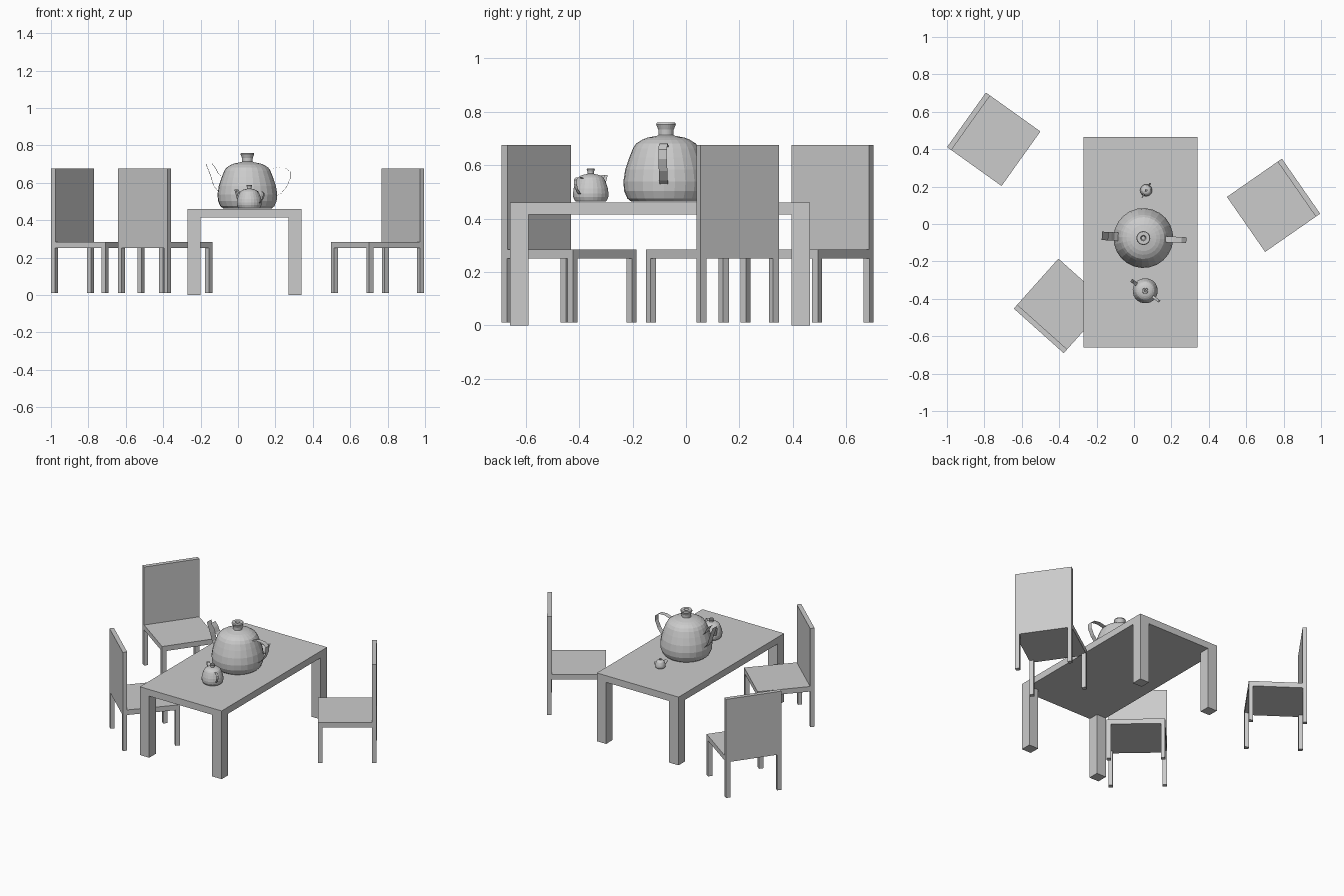
import bpy
from math import sin, cos, tau, radians
from mathutils import Matrix

if "Cube" in bpy.data.objects:
    bpy.data.objects.remove(bpy.data.objects["Cube"])


def mesh_object(name, verts, faces, matrix):
    mesh = bpy.data.meshes.new(name)
    mesh.from_pydata(verts, [], faces)
    mesh.update()
    obj = bpy.data.objects.new(name, mesh)
    obj.matrix_world = matrix
    bpy.context.collection.objects.link(obj)
    return obj


def box(name, lo, hi, matrix=Matrix()):
    verts = [(x, y, z) for x in (lo[0], hi[0]) for y in (lo[1], hi[1]) for z in (lo[2], hi[2])]
    faces = [(0, 1, 3, 2), (4, 6, 7, 5), (0, 4, 5, 1), (2, 3, 7, 6), (0, 2, 6, 4), (1, 5, 7, 3)]
    return mesh_object(name, verts, faces, matrix)


def lathe(name, profile, sides, matrix):
    verts = [(r * cos(tau * i / sides), r * sin(tau * i / sides), z)
             for r, z in profile for i in range(sides)]
    faces = [(j * sides + i, j * sides + (i + 1) % sides,
              (j + 1) * sides + (i + 1) % sides, (j + 1) * sides + i)
             for j in range(len(profile) - 1) for i in range(sides)]
    faces.append(tuple(reversed(range(sides))))
    last = (len(profile) - 1) * sides
    faces.append(tuple(range(last, last + sides)))
    return mesh_object(name, verts, faces, matrix)


def strap(name, path, width, matrix):
    # thin sheet following a path in the xz plane
    verts = [(x, s * width / 2, z) for x, z in path for s in (-1, 1)]
    faces = [(2 * i, 2 * i + 1, 2 * i + 3, 2 * i + 2) for i in range(len(path) - 1)]
    return mesh_object(name, verts, faces, matrix)


def legs(name, lo, hi, size, z0, z1, matrix=Matrix()):
    for fx, x in (("left", lo[0]), ("right", hi[0] - size)):
        for fy, y in (("front", lo[1]), ("back", hi[1] - size)):
            box(f"{name}_{fy}_{fx}_leg", (x, y, z0), (x + size, y + size, z1), matrix)


# Table
T0, T1 = (-0.27, -0.66), (0.34, 0.465)
box("table_top", (*T0, 0.415), (*T1, 0.46))
legs("table", T0, T1, 0.07, 0.0, 0.415)


# Chairs: local +x points to the backrest
def chair(name, x, y, angle):
    m = Matrix.Translation((x, y, 0)) @ Matrix.Rotation(radians(angle), 4, 'Z')
    h = 0.179
    box(name + "_seat", (-h, -h, 0.25), (h, h, 0.284), m)
    box(name + "_backrest", (h - 0.028, -h, 0.284), (h, h, 0.675), m)
    legs(name, (-h, -h), (h, h), 0.027, 0.01, 0.25, m)


chair("rear_left_chair", -0.75, 0.453, 144.5)
chair("right_chair", 0.746, 0.10, 34.8)
chair("front_left_chair", -0.39, -0.438, 228.2)

# Teapots: local +x points to the handle
BODY = [(0.13, 0), (0.145, 0.012), (0.157, 0.04), (0.16, 0.075), (0.153, 0.12),
        (0.138, 0.165), (0.124, 0.2), (0.112, 0.218), (0.09, 0.232)]
LID = [(0.09, 0.232), (0.07, 0.24), (0.035, 0.247), (0.028, 0.25), (0.029, 0.27),
       (0.037, 0.29), (0.034, 0.297), (0.015, 0.297), (0.01, 0.285)]
HANDLE = [(0.115, 0.205), (0.16, 0.218), (0.205, 0.215), (0.23, 0.195),
          (0.23, 0.16), (0.21, 0.115), (0.18, 0.08), (0.145, 0.06)]
SPOUT_TOP = [(-0.13, 0.165), (-0.155, 0.185), (-0.17, 0.215), (-0.19, 0.24)]
SPOUT_LOW = [(-0.15, 0.085), (-0.18, 0.12), (-0.195, 0.17), (-0.222, 0.24)]


def teapot(name, x, y, angle, scale):
    m = (Matrix.Translation((x, y, 0.463)) @ Matrix.Rotation(radians(angle), 4, 'Z')
         @ Matrix.Scale(scale, 4))
    lathe(name + "_body", BODY, 24, m)
    lathe(name + "_lid", LID, 24, m)
    strap(name + "_handle", HANDLE, 0.032, m)
    strap(name + "_spout_top", SPOUT_TOP, 0.045, m)
    strap(name + "_spout_underside", SPOUT_LOW, 0.045, m)


teapot("large_teapot", 0.05, -0.075, -3, 1.0)
teapot("small_teapot", 0.06, -0.357, -37, 0.42)
teapot("tiny_teapot", 0.065, 0.18, 240, 0.2)
